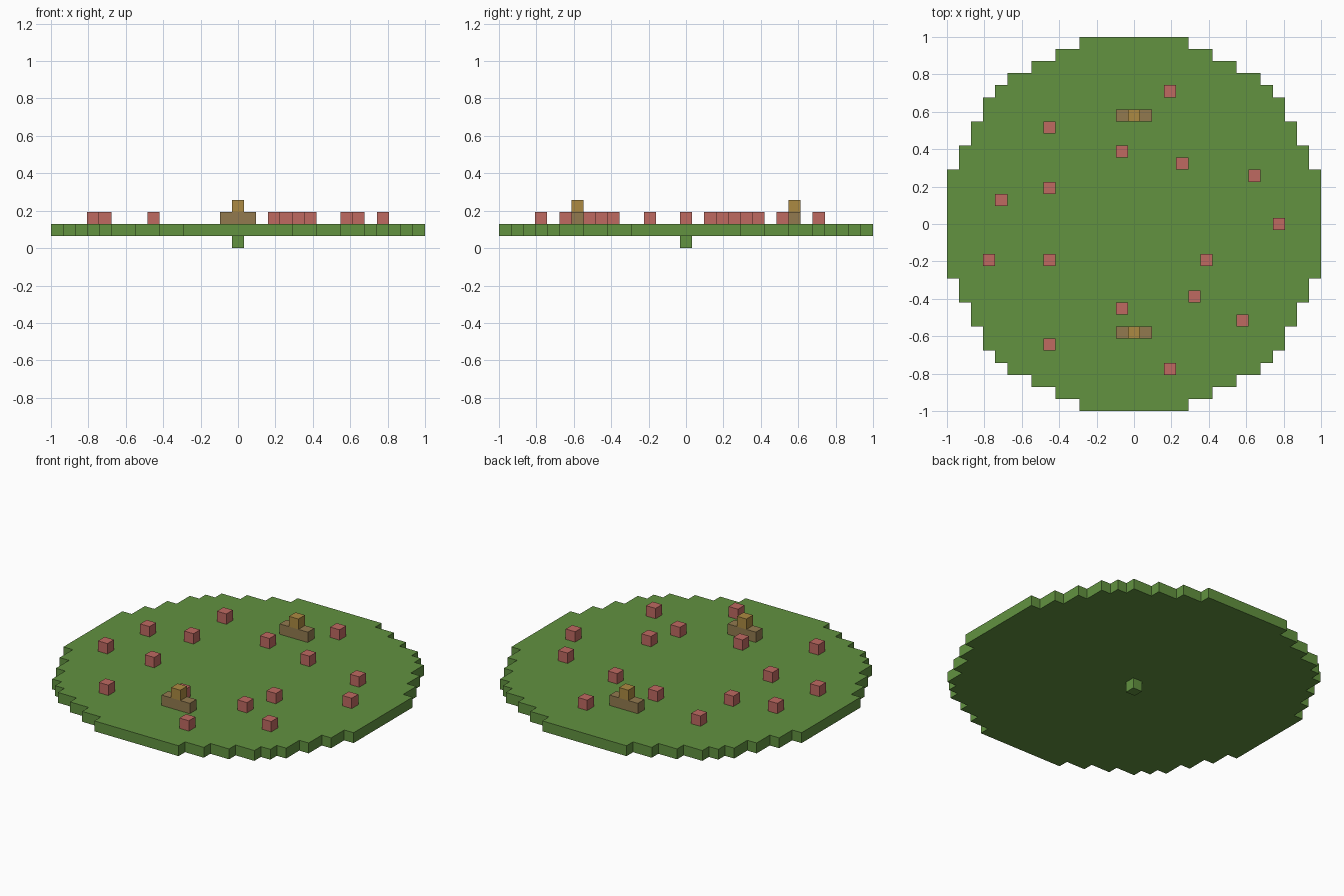
import bpy
import bmesh
import math

cube = bpy.data.objects.get("Cube")
if cube:
    bpy.data.objects.remove(cube, do_unlink=True)

R = 15            # island radius in blocks
U = 2 / (2 * R + 1)  # block size


def material(name, rgb):
    mat = bpy.data.materials.new(name)
    mat.use_nodes = True
    color = (*rgb, 1)
    mat.diffuse_color = color
    bsdf = mat.node_tree.nodes["Principled BSDF"]
    bsdf.inputs["Base Color"].default_value = color
    bsdf.inputs["Roughness"].default_value = 0.9
    return mat


def finish(name, bm, mat):
    bmesh.ops.recalc_face_normals(bm, faces=bm.faces)
    mesh = bpy.data.meshes.new(name)
    bm.to_mesh(mesh)
    bm.free()
    mesh.materials.append(mat)
    obj = bpy.data.objects.new(name, mesh)
    bpy.context.collection.objects.link(obj)
    return obj


def block(name, x, y, layer, mat, width=1):
    """Box centred on block (x, y), resting on the given layer."""
    bm = bmesh.new()
    bmesh.ops.create_cube(bm, size=U)
    for v in bm.verts:
        v.co.x = v.co.x * width + x * U
        v.co.y += y * U
        v.co.z += (layer + 0.5) * U
    return finish(name, bm, mat)


grass = material("grass green", (0.122, 0.287, 0.051))
red = material("flower red", (0.52, 0.142, 0.12))
brown = material("wood brown", (0.288, 0.195, 0.078))
gold = material("golden wood", (0.413, 0.254, 0.054))

# Stepped round island: walk up the right edge, then mirror down the left
right = []
for row in range(-R, R + 1):
    half = math.floor(math.sqrt(244.5 - row * row)) + 0.5
    if not right or right[-1][0] != half:
        if right:
            right.append((right[-1][0], row - 0.5))
        right.append((half, row - 0.5))
right.append((right[-1][0], R + 0.5))
outline = right + [(-x, y) for x, y in reversed(right)]

bm = bmesh.new()
base = bm.faces.new([bm.verts.new((x * U, y * U, U)) for x, y in outline])
top = bmesh.ops.extrude_face_region(bm, geom=[base], use_keep_orig=True)
for v in top["geom"]:
    if isinstance(v, bmesh.types.BMVert):
        v.co.z += U
finish("grass_island", bm, grass)

# Peg under the centre
block("bottom_peg", 0, 0, 0, grass)

# Two matching stepped wooden mounds
for side, y in (("front", -9), ("back", 9)):
    block(side + "_mound_base", 0, y, 2, brown, width=3)
    block(side + "_mound_top", 0, y, 3, gold)

# Scattered flowers
flowers = [(3, 11), (-7, 8), (-1, 6), (4, 5), (10, 4), (-7, 3), (-11, 2), (12, 0),
           (-12, -3), (-7, -3), (6, -3), (5, -6), (9, -8), (-1, -7), (-7, -10), (3, -12)]
for i, (x, y) in enumerate(flowers):
    block(f"flower_{i + 1}", x, y, 2, red)
